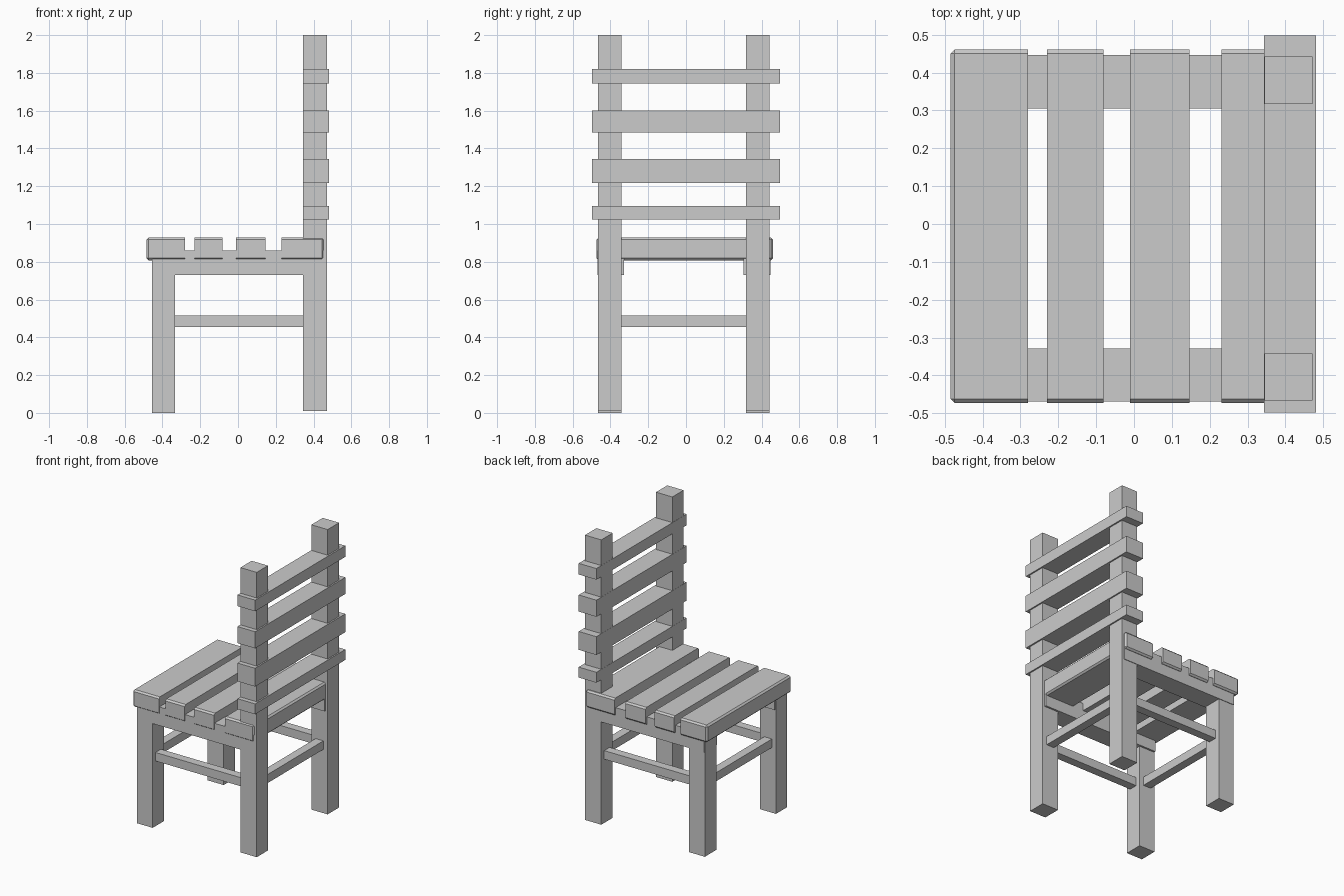
import bpy, bmesh

if "Cube" in bpy.data.objects:
    bpy.data.objects.remove(bpy.data.objects["Cube"])


def finish(name, bm):
    bmesh.ops.recalc_face_normals(bm, faces=bm.faces)
    mesh = bpy.data.meshes.new(name)
    bm.to_mesh(mesh)
    bm.free()
    obj = bpy.data.objects.new(name, mesh)
    bpy.context.collection.objects.link(obj)
    return obj


def box_bmesh(x, y, z):
    """Box spanning the given (min, max) ranges."""
    bm = bmesh.new()
    bmesh.ops.create_cube(bm, size=1)
    for v in bm.verts:
        v.co = [r[0] if c < 0 else r[1] for c, r in zip(v.co, (x, y, z))]
    return bm


def box(name, x, y, z):
    return finish(name, box_bmesh(x, y, z))


def seat_slat(name, x0, x1):
    """One piece of the bevelled seat board, cut at x0 and x1."""
    bm = box_bmesh((-0.485, 0.456), (-0.473, 0.461), (0.808, 0.928))
    bmesh.ops.bevel(bm, geom=bm.edges[:], offset=0.011, segments=1,
                    affect='EDGES', profile=0.5)
    for x, n in ((x0, -1), (x1, 1)):
        cut = bmesh.ops.bisect_plane(
            bm, geom=bm.verts[:] + bm.edges[:] + bm.faces[:], dist=1e-5,
            plane_co=(x, 0, 0), plane_no=(n, 0, 0), clear_outer=True)
        edges = [e for e in cut['geom_cut'] if isinstance(e, bmesh.types.BMEdge)]
        if edges:
            bmesh.ops.contextual_create(bm, geom=edges)
    return finish(name, bm)


FRONT_X, BACK_X = (-0.456, -0.333), (0.345, 0.471)
sides = {"left": ((-0.466, -0.342), (-0.469, -0.329), (-0.435, -0.375)),
         "right": ((0.317, 0.443), (0.305, 0.447), (0.35, 0.41))}
STRETCHER_Z = (0.455, 0.515)

# Legs, seat rails and stretchers on each side
for side, (leg_y, rail_y, bar_y) in sides.items():
    box(f"front_leg_{side}", FRONT_X, leg_y, (0, 0.84))
    box(f"back_leg_{side}", BACK_X, leg_y, (0.01, 2.0))
    box(f"seat_rail_{side}", (-0.453, 0.455), rail_y, (0.73, 0.86))
    box(f"side_stretcher_{side}", (-0.36, 0.38), bar_y, STRETCHER_Z)

# Cross stretchers
box("front_stretcher", (-0.425, -0.365), (-0.37, 0.345), STRETCHER_Z)
box("back_stretcher", (0.378, 0.438), (-0.37, 0.345), STRETCHER_Z)

# Seat slats
for i, (x0, x1) in enumerate([(-0.6, -0.28), (-0.23, -0.081),
                              (-0.01, 0.146), (0.231, 0.6)]):
    seat_slat(f"seat_slat_{i + 1}", x0, x1)

# Backrest slats wrapping the back legs
for i, z in enumerate([(1.023, 1.096), (1.217, 1.345),
                       (1.484, 1.6), (1.743, 1.821)]):
    box(f"back_slat_{i + 1}", (0.344, 0.481), (-0.498, 0.498), z)
